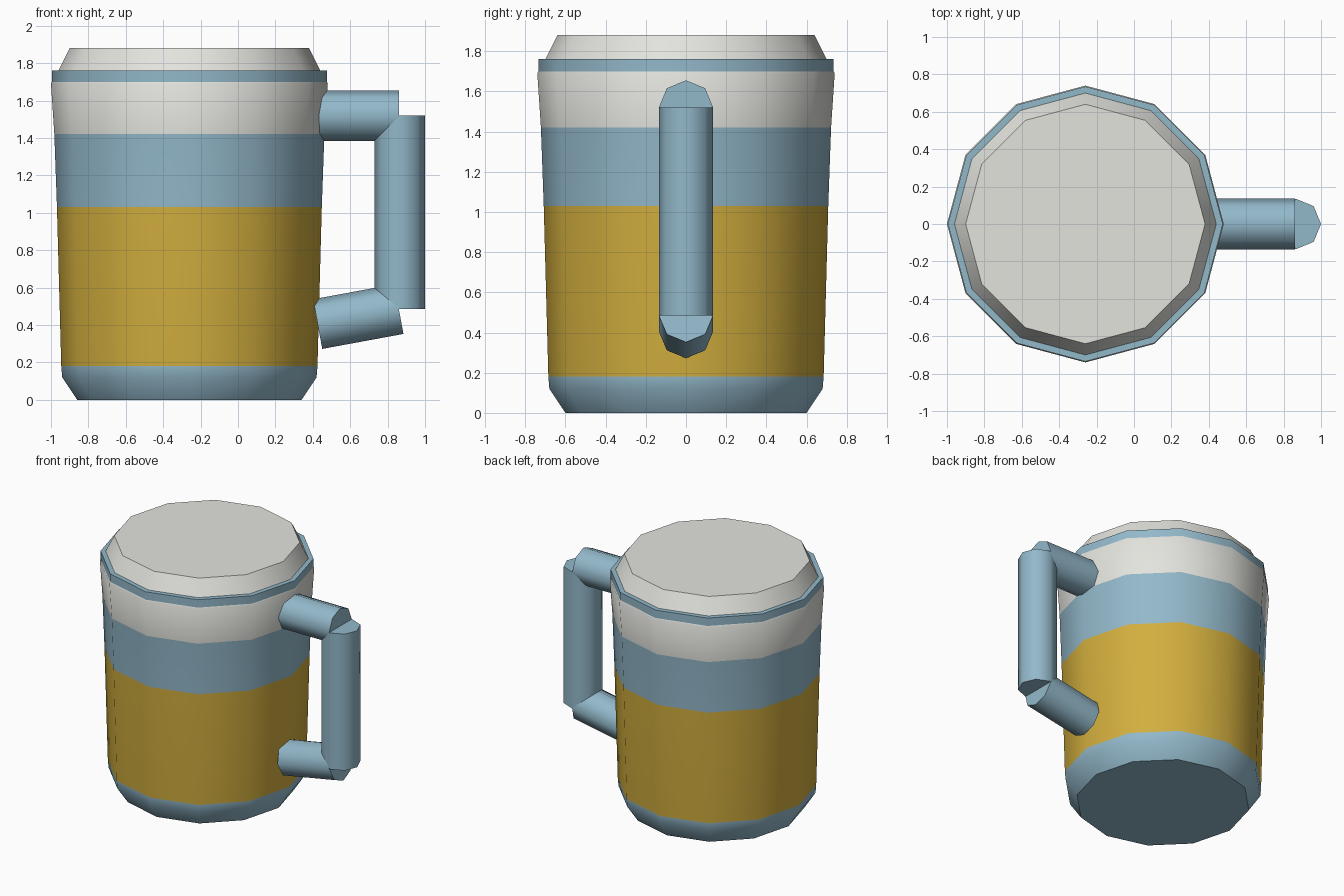
import bpy, bmesh, math
from mathutils import Vector, Matrix

cube = bpy.data.objects.get("Cube")
if cube:
    bpy.data.objects.remove(cube, do_unlink=True)

AXIS_X = -0.26
SIDES = 12


def make_material(name, rgb):
    mat = bpy.data.materials.new(name)
    mat.use_nodes = True
    colour = (*rgb, 1.0)
    mat.diffuse_color = colour
    for node in mat.node_tree.nodes:
        if node.type == 'BSDF_PRINCIPLED':
            node.inputs["Base Color"].default_value = colour
    return mat


blue = make_material("dusty blue", (0.29, 0.48, 0.59))
yellow = make_material("mustard yellow", (0.645, 0.425, 0.048))
white = make_material("off white", (0.77, 0.77, 0.73))


def finish(name, bm, materials):
    bmesh.ops.recalc_face_normals(bm, faces=bm.faces)
    mesh = bpy.data.meshes.new(name)
    bm.to_mesh(mesh)
    bm.free()
    for mat in materials:
        mesh.materials.append(mat)
    obj = bpy.data.objects.new(name, mesh)
    bpy.context.collection.objects.link(obj)
    bpy.ops.object.select_all(action='DESELECT')
    obj.select_set(True)
    bpy.context.view_layer.objects.active = obj
    bpy.ops.object.shade_smooth_by_angle(angle=math.radians(50))
    return obj


def lathe(name, profile, materials, bands=None, closed=False):
    """Turn (radius, height) points around the mug axis; bands picks a material per strip."""
    bm = bmesh.new()
    rings = []
    for r, z in profile:
        rings.append([bm.verts.new((AXIS_X + r * math.cos(a), r * math.sin(a), z))
                      for a in (math.tau * i / SIDES for i in range(SIDES))])
    pairs = list(zip(rings, rings[1:]))
    if closed:
        pairs.append((rings[-1], rings[0]))
    for k, (low, high) in enumerate(pairs):
        for i in range(SIDES):
            j = (i + 1) % SIDES
            face = bm.faces.new((low[i], low[j], high[j], high[i]))
            face.material_index = bands[k] if bands else 0
    if not closed:
        bm.faces.new(rings[0]).material_index = bands[0] if bands else 0
        bm.faces.new(rings[-1]).material_index = bands[-1] if bands else 0
    return finish(name, bm, materials)


def tube(name, start, end, radius=0.135):
    """Capped eight-sided bar between two points, with corners on its main axes."""
    start, end = Vector(start), Vector(end)
    along = (end - start).normalized()
    side = Vector((0, 1, 0))
    up = along.cross(side)
    turn = Matrix((side, up, along)).transposed().to_4x4()
    bm = bmesh.new()
    ends = []
    for point in (start, end):
        ends.append([bm.verts.new(point + turn @ Vector((radius * math.cos(a), radius * math.sin(a), 0)))
                     for a in (math.tau * i / 8 for i in range(8))])
    for i in range(8):
        j = (i + 1) % 8
        bm.faces.new((ends[0][i], ends[0][j], ends[1][j], ends[1][i]))
    for ring in ends:
        bm.faces.new(ring)
    return finish(name, bm, [blue])


# Cup with coloured bands, from the chamfered foot up to the lip
lathe("cup_body",
      [(0.60, 0), (0.68, 0.12), (0.685, 0.18), (0.708, 1.03),
       (0.722, 1.42), (0.74, 1.69), (0.73, 1.71)],
      [blue, yellow, white], [0, 0, 1, 0, 2, 2])

# Thin band around the lip
lathe("rim_ring", [(0.735, 1.70), (0.735, 1.76), (0.70, 1.76), (0.70, 1.70)],
      [blue], closed=True)

# Tapered lid
lathe("lid", [(0.705, 1.75), (0.64, 1.88)], [white])

# Handle made of three bars
tube("handle_top", (0.43, 0, 1.52), (0.86, 0, 1.52))
tube("handle_grip", (0.865, 0, 0.485), (0.865, 0, 1.52))
tube("handle_bottom", (0.426, 0, 0.405), (0.86, 0, 0.485))
